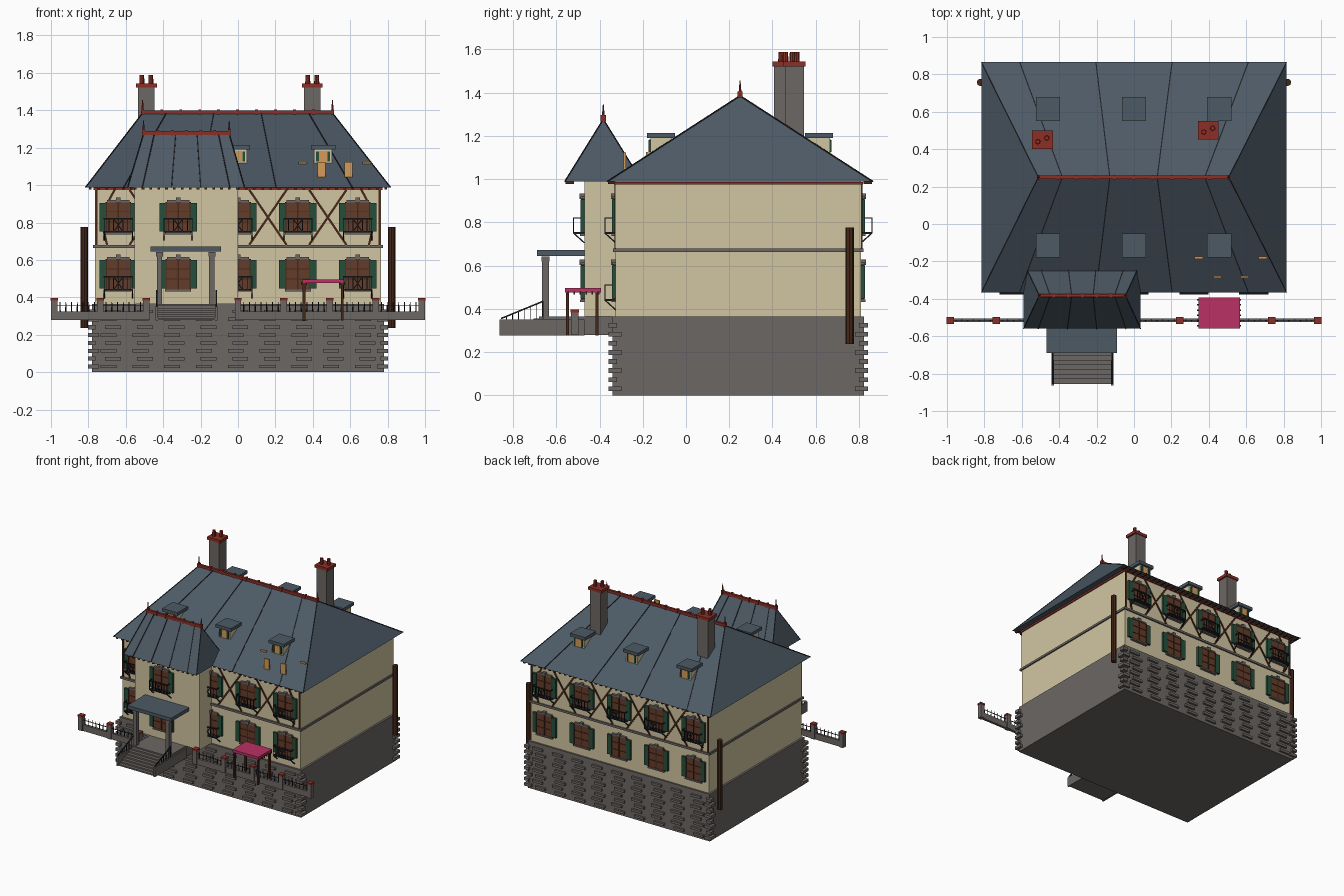
import bpy, bmesh
from mathutils import Vector, Matrix

cube = bpy.data.objects.get("Cube")
if cube:
    bpy.data.objects.remove(cube)


def material(name, r, g, b):
    col = [(c / 255) ** 2.2 for c in (r, g, b)] + [1]
    m = bpy.data.materials.new(name)
    m.use_nodes = True
    m.diffuse_color = col
    m.node_tree.nodes["Principled BSDF"].inputs["Base Color"].default_value = col
    return m


STONE = material("grey stone", 108, 103, 100)
CREAM = material("cream plaster", 208, 196, 160)
SLATE = material("blue slate", 78, 90, 101)
RED = material("red tile", 138, 50, 42)
GREEN = material("green shutter", 42, 80, 62)
PANE = material("brown window", 100, 62, 46)
TIMBER = material("dark timber", 72, 44, 30)
IRON = material("black iron", 36, 38, 42)
ORANGE = material("orange wood", 212, 154, 88)
PINK = material("pink cloth", 184, 52, 100)

parts = {}


def mesh_of(name, mat):
    if name not in parts:
        parts[name] = (bmesh.new(), mat)
    return parts[name][0]


def box(name, mat, x, y, z):
    """Box from three (low, high) ranges."""
    size = [abs(r[1] - r[0]) for r in (x, y, z)]
    mid = Vector([(r[0] + r[1]) / 2 for r in (x, y, z)])
    bmesh.ops.create_cube(mesh_of(name, mat), size=1,
                          matrix=Matrix.Translation(mid) @ Matrix.Diagonal((*size, 1)))


def block(name, mat, c, s):
    box(name, mat, *[(m - d / 2, m + d / 2) for m, d in zip(c, s)])


def beam(name, mat, p, q, w=0.01):
    """Square bar between two points."""
    p, q = Vector(p), Vector(q)
    rot = (q - p).to_track_quat('Z', 'Y').to_matrix().to_4x4()
    bmesh.ops.create_cube(mesh_of(name, mat), size=1, matrix=Matrix.Translation((p + q) / 2)
                          @ rot @ Matrix.Diagonal((w, w, (q - p).length, 1)))


def cone(name, mat, x, y, z0, z1, r0, r1, sides=8):
    bmesh.ops.create_cone(mesh_of(name, mat), cap_ends=True, segments=sides, radius1=r0,
                          radius2=r1, depth=z1 - z0,
                          matrix=Matrix.Translation((x, y, (z0 + z1) / 2)))


def hip_roof(name, xs, ys, z0, ridge, z1, knobs):
    """Hipped roof with seams, red ridge tiles and finials."""
    bm = mesh_of(name, SLATE)
    ym = sum(ys) / 2
    a, b, c, d = [bm.verts.new((x, y, z0)) for x, y in
                  ((xs[0], ys[0]), (xs[1], ys[0]), (xs[1], ys[1]), (xs[0], ys[1]))]
    e, f = [bm.verts.new((x, ym, z1)) for x in ridge]
    for face in ((a, b, f, e), (b, c, f), (c, d, e, f), (d, a, e), (d, c, b, a)):
        bm.faces.new(face)
    for i in range(4):
        t = (2 * i + 1) / 8
        for y in ys:
            beam(name + "_seams", IRON, (xs[0] + t * (xs[1] - xs[0]), y, z0),
                 (ridge[0] + t * (ridge[1] - ridge[0]), ym, z1), 0.006)
    for rx, ex in zip(ridge, xs):
        for y in ys:
            beam(name + "_seams", IRON, (ex, y, z0), (rx, ym, z1), 0.005)
        cone(name + "_finials", RED, rx, ym, z1, z1 + 0.07, 0.008, 0.002)
    box(name + "_ridge", RED, ridge, (ym - 0.009, ym + 0.009), (z1 - 0.008, z1 + 0.014))
    for i in range(knobs):
        x = ridge[0] + (ridge[1] - ridge[0]) * i / (knobs - 1)
        block(name + "_ridge", RED, (x, ym, z1 + 0.005), (0.014, 0.024, 0.03))


def window(x, y, z, s):
    """Window with shutters on a wall at y facing s; z is the sill."""
    def piece(name, mat, dx, w, z0, z1, depth):
        box(name, mat, (x + dx - w / 2, x + dx + w / 2), (y - s * 0.005, y + s * depth), (z + z0, z + z1))
    piece("window_panes", PANE, 0, 0.13, 0, 0.165, 0.012)
    for dx in (-0.065, 0, 0.065):
        piece("window_frames", TIMBER, dx, 0.007, 0, 0.165, 0.016)
    for dz in (0.055, 0.11):
        piece("window_frames", TIMBER, 0, 0.13, dz, dz + 0.005, 0.015)
    for d in (-1, 1):
        piece("shutters", GREEN, d * 0.083, 0.034, 0.008, 0.16, 0.018)
    piece("window_lintels", STONE, 0, 0.12, 0.163, 0.175, 0.018)
    piece("window_lintels", STONE, 0, 0.025, 0.163, 0.188, 0.022)
    piece("window_sills", STONE, 0, 0.14, -0.008, 0.003, 0.02)


def balcony(x, y, z, s):
    out, w = y + s * 0.05, 0.075
    box("balcony_floors", IRON, (x - w, x + w), (y, out), (z - 0.004, z + 0.004))
    beam("balcony_rails", IRON, (x - w, out, z + 0.07), (x + w, out, z + 0.07), 0.006)
    for d in (-1, 1):
        e = x + d * w
        beam("balcony_rails", IRON, (e, y, z + 0.07), (e, out, z + 0.07), 0.006)
        beam("balcony_brackets", IRON, (e, y, z - 0.045), (e, out, z), 0.006)
        beam("balcony_rails", IRON, (x - d * 0.025, out, z), (x + d * 0.025, out, z + 0.07), 0.005)
    for i in range(7):
        e = x - w + i * w / 3
        beam("balcony_rails", IRON, (e, out, z), (e, out, z + 0.07), 0.004)


# Walls, base, bands
FRONT, BACK, BAY = -0.325, 0.81, -0.47
box("stone_base", STONE, (-0.78, 0.78), (-0.34, 0.823), (0, 0.365))
box("house_walls", CREAM, (-0.765, 0.765), (FRONT, BACK), (0.36, 0.989))
box("bay_walls", CREAM, (-0.553, 0), (BAY, FRONT + 0.1), (0.365, 0.989))
box("floor_band", STONE, (-0.775, 0.775), (FRONT - 0.012, BACK + 0.01), (0.663, 0.679))
box("cornice", RED, (-0.772, 0.772), (FRONT - 0.008, BACK + 0.008), (0.974, 0.987))

# Corner quoins and projecting stones
for row in range(8):
    z = 0.03 + row * 0.042
    w = 0.04 if row % 2 else 0.06
    for sx in (-1, 1):
        for y, s in ((-0.34, -1), (0.823, 1)):
            block("quoins", STONE, (sx * (0.802 - w / 2), y + s * (0.018 - w / 2), z), (w, w, 0.022))
    for col in range(9):
        x = -0.68 + col * 0.17 + (0.012 if row % 2 else -0.012)
        for y in (-0.345, 0.828):
            block("wall_stones", STONE, (x, y, z), (0.085, 0.022, 0.018))

# Roofs and rafter tails
hip_roof("main_roof", (-0.815, 0.815), (-0.365, 0.865), 0.988, (-0.51, 0.505), 1.385, 11)
hip_roof("bay_roof", (-0.59, 0.035), (-0.56, -0.205), 0.988, (-0.505, -0.047), 1.275, 7)
for i in range(37):
    x = -0.79 + i * 1.58 / 36
    block("rafter_tails", TIMBER, (x, 0.84, 0.982), (0.014, 0.04, 0.012))
    block("rafter_tails", TIMBER, (x, -0.345, 0.982), (0.014, 0.03, 0.012))
for i in range(14):
    block("rafter_tails", TIMBER, (-0.55 + i * 0.042, -0.537, 0.982), (0.014, 0.04, 0.012))

# Windows, balconies
for i in range(-2, 3):
    x = i * 0.32
    wall = BAY if i == -1 else FRONT
    for z in (0.44, 0.745):
        window(x, wall, z, -1)
        window(x, BACK, z, 1)
    balcony(x, wall, 0.75, -1)
    balcony(x, BACK, 0.75, 1)
    if i % 2 == 0:
        balcony(x, FRONT, 0.44, -1)

# Timber cross braces on the upper floor
for y in (FRONT, BACK):
    for x in (-0.48, -0.16, 0.16, 0.48):
        for d in (-1, 1):
            beam("timber_braces", TIMBER, (x - d * 0.1, y, 0.68), (x + d * 0.1, y, 0.975), 0.012)
    for d in (-1, 1):
        beam("timber_braces", TIMBER, (d * 0.735, y, 0.83), (d * 0.66, y, 0.975), 0.012)
        beam("timber_braces", TIMBER, (d * 0.735, y, 0.83), (d * 0.7, y, 0.68), 0.012)
        beam("timber_braces", TIMBER, (d * 0.757, y, 0.68), (d * 0.757, y, 0.975), 0.012)

# Dormers
for x in (-0.46, 0, 0.455):
    for y, s in ((-0.115, -1), (0.615, 1)):
        block("dormer_walls", CREAM, (x, y, 1.14), (0.096, 0.1, 0.11))
        block("dormer_roofs", SLATE, (x, y, 1.202), (0.13, 0.13, 0.024))
        block("dormer_windows", ORANGE, (x, y + s * 0.05, 1.153), (0.045, 0.012, 0.06))
        for d in (-1, 1):
            block("dormer_shutters", GREEN, (x + d * 0.03, y + s * 0.05, 1.153), (0.014, 0.016, 0.055))

# Chimneys
for x, y in ((-0.49, 0.45), (0.397, 0.502)):
    block("chimney_stacks", STONE, (x, y, 1.33), (0.088, 0.088, 0.4))
    block("chimney_caps", RED, (x, y, 1.532), (0.112, 0.1, 0.022))
    for d in (-1, 1):
        cone("chimney_pots", RED, x + d * 0.024, y + d * 0.01, 1.54, 1.588, 0.014, 0.012)

# Loose roof planks
for x in (0.447, 0.59):
    block("loose_planks", ORANGE, (x, -0.283, 1.083), (0.042, 0.012, 0.08))
for x in (0.347, 0.688):
    block("loose_planks", ORANGE, (x, -0.18, 1.118), (0.045, 0.012, 0.012))

# Side drainpipes
for d in (-1, 1):
    cone("drainpipes", TIMBER, d * 0.821, 0.757, 0.237, 0.775, 0.02, 0.02)

# Entrance: landing, steps, side walls, canopy
box("porch_landing", STONE, (-0.43, -0.12), (-0.68, FRONT), (0.278, 0.365))
for i in range(7):
    y = -0.68 - i * 0.025
    box("porch_steps", STONE, (-0.43, -0.12), (y - 0.025, y), (0.278, 0.355 - i * 0.011))
for x in (-0.434, -0.116):
    box("step_side_walls", STONE, (x - 0.006, x + 0.006), (-0.863, -0.47), (0.276, 0.35))
    beam("step_rails", IRON, (x, -0.855, 0.355), (x, -0.66, 0.435), 0.007)
    for i in range(7):
        y = -0.83 + i * 0.028
        beam("step_rails", IRON, (x, y, 0.34), (x, y, 0.365 + i * 0.0115), 0.004)
for x in (-0.42, -0.14):
    block("porch_columns", STONE, (x, -0.65, 0.5), (0.028, 0.032, 0.28))
    block("porch_columns", STONE, (x, -0.65, 0.63), (0.038, 0.038, 0.022))
box("porch_canopy", SLATE, (-0.467, -0.09), (-0.69, BAY), (0.645, 0.672))

# Garden fence
FENCE = -0.515
for x0, x1 in ((-0.982, -0.49), (0, 0.982)):
    box("fence_wall", STONE, (x0, x1), (FENCE - 0.01, FENCE + 0.01), (0.278, 0.325))
    beam("fence_rails", IRON, (x0, FENCE, 0.358), (x1, FENCE, 0.358), 0.004)
    bays = round((x1 - x0) / 0.245)
    for i in range(bays + 1):
        x = x0 + (x1 - x0) * i / bays
        block("fence_posts", STONE, (x, FENCE, 0.331), (0.034, 0.034, 0.106))
        block("fence_caps", RED, (x, FENCE, 0.39), (0.04, 0.038, 0.013))
        if i < bays:
            for k in range(1, 8):
                e = x + k * 0.0307
                cone("fence_spikes", IRON, e, FENCE, 0.32, 0.376, 0.004, 0.002, 4)

# Garden awning
box("awning_cloth", PINK, (0.345, 0.567), (-0.56, -0.393), (0.476, 0.496))
for x in (0.353, 0.558):
    for y in (-0.548, -0.412):
        block("awning_legs", TIMBER, (x, y, 0.377), (0.014, 0.014, 0.2))
    for i in range(6):
        block("awning_fringe", TIMBER, (x, -0.545 + i * 0.028, 0.474), (0.03, 0.008, 0.014))

for name, (bm, mat) in parts.items():
    bmesh.ops.recalc_face_normals(bm, faces=bm.faces)
    me = bpy.data.meshes.new(name)
    bm.to_mesh(me)
    bm.free()
    me.materials.append(mat)
    bpy.context.collection.objects.link(bpy.data.objects.new(name, me))
